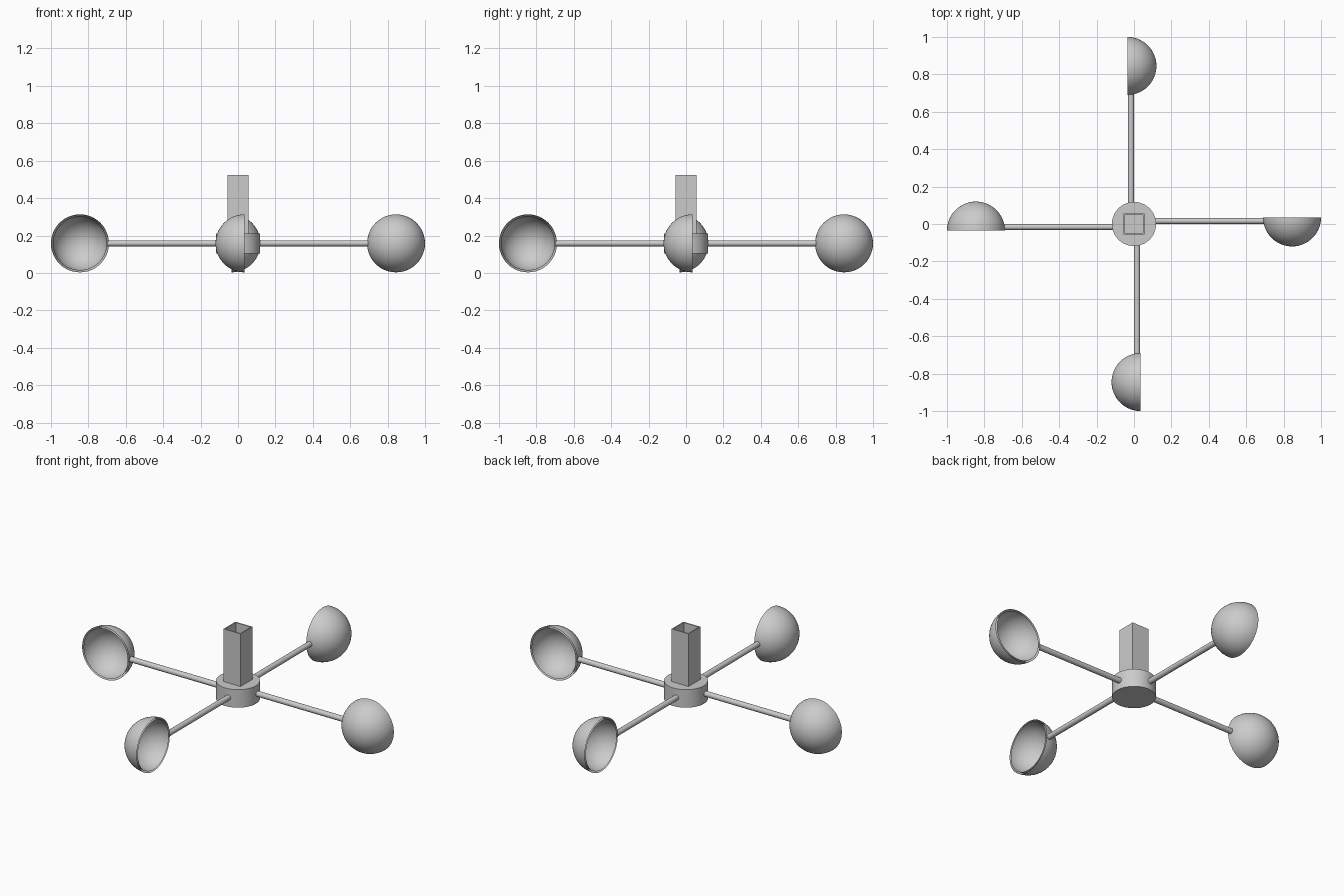
import bpy, bmesh
from math import sin, cos, pi
from mathutils import Matrix, Vector

cube = bpy.data.objects.get("Cube")
if cube:
    bpy.data.objects.remove(cube, do_unlink=True)

grey = bpy.data.materials.new("plain_grey")
grey.use_nodes = True
colour = (0.6, 0.6, 0.6, 1)
grey.diffuse_color = colour
grey.node_tree.nodes["Principled BSDF"].inputs["Base Color"].default_value = colour

ARM_Z = 0.158      # height of arms and cups
CUP_R = 0.155
WALL = 0.01
CUP_X = 1 - CUP_R
CUP_RIM_Y = 0.035
ARM_Y = 0.016


def finish(name, bm, smooth=True):
    bmesh.ops.recalc_face_normals(bm, faces=bm.faces)
    mesh = bpy.data.meshes.new(name)
    bm.to_mesh(mesh)
    bm.free()
    mesh.materials.append(grey)
    obj = bpy.data.objects.new(name, mesh)
    bpy.context.collection.objects.link(obj)
    if smooth:
        bpy.ops.object.select_all(action="DESELECT")
        obj.select_set(True)
        bpy.context.view_layer.objects.active = obj
        bpy.ops.object.shade_smooth_by_angle(angle=pi / 6)
    return obj


def cylinder(bm, radius, length, matrix, sides):
    bmesh.ops.create_cone(bm, cap_ends=True, segments=sides, radius1=radius,
                          radius2=radius, depth=length, matrix=matrix)


# Hub
bm = bmesh.new()
cylinder(bm, 0.118, 0.107, Matrix.Translation((0, 0, ARM_Z)), 64)
finish("hub", bm)

# Square hollow post standing on the hub
bm = bmesh.new()
low, high, half = 0.211, 0.524, 0.056
bmesh.ops.create_cube(bm, size=1, matrix=Matrix.Translation((0, 0, (low + high) / 2))
                      @ Matrix.Diagonal((2 * half, 2 * half, high - low, 1)))
top = [f for f in bm.faces if f.normal.z > 0.9]
bmesh.ops.inset_region(bm, faces=top, thickness=WALL)
bore = bmesh.ops.extrude_face_region(bm, geom=top)
bmesh.ops.delete(bm, geom=top, context="FACES_ONLY")
bmesh.ops.translate(bm, verts=[v for v in bore["geom"] if isinstance(v, bmesh.types.BMVert)],
                    vec=(0, 0, low + 0.002 - high))
finish("square_post", bm, smooth=False)

# Four arms, each carrying a hollow half-sphere cup
for i, side in enumerate(("left", "back", "right", "front")):
    turn = Matrix.Rotation(i * pi / 2, 4, "Z")

    bm = bmesh.new()
    start, end = 0.09, CUP_X - CUP_R + 0.008
    place = Matrix.Translation(((start + end) / 2, ARM_Y, ARM_Z)) @ Matrix.Rotation(pi / 2, 4, "Y")
    cylinder(bm, 0.016, end - start, turn @ place, 24)
    finish(side + "_arm", bm)

    bm = bmesh.new()
    steps = 16
    angles = [k * pi / 2 / steps for k in range(steps + 1)]
    profile = [(CUP_R, a) for a in reversed(angles)] + [(CUP_R - WALL, a) for a in angles]
    verts = [bm.verts.new((r * cos(pi / 2 - a), -r * sin(pi / 2 - a), 0)) for r, a in profile]
    edges = [bm.edges.new(pair) for pair in zip(verts, verts[1:])]
    bmesh.ops.spin(bm, geom=verts + edges, cent=(0, 0, 0), axis=Vector((0, 1, 0)),
                   angle=2 * pi, steps=48, use_duplicate=False)
    bmesh.ops.remove_doubles(bm, verts=bm.verts, dist=0.0001)
    bm.transform(turn @ Matrix.Translation((CUP_X, CUP_RIM_Y, ARM_Z)))
    finish(side + "_cup", bm)
